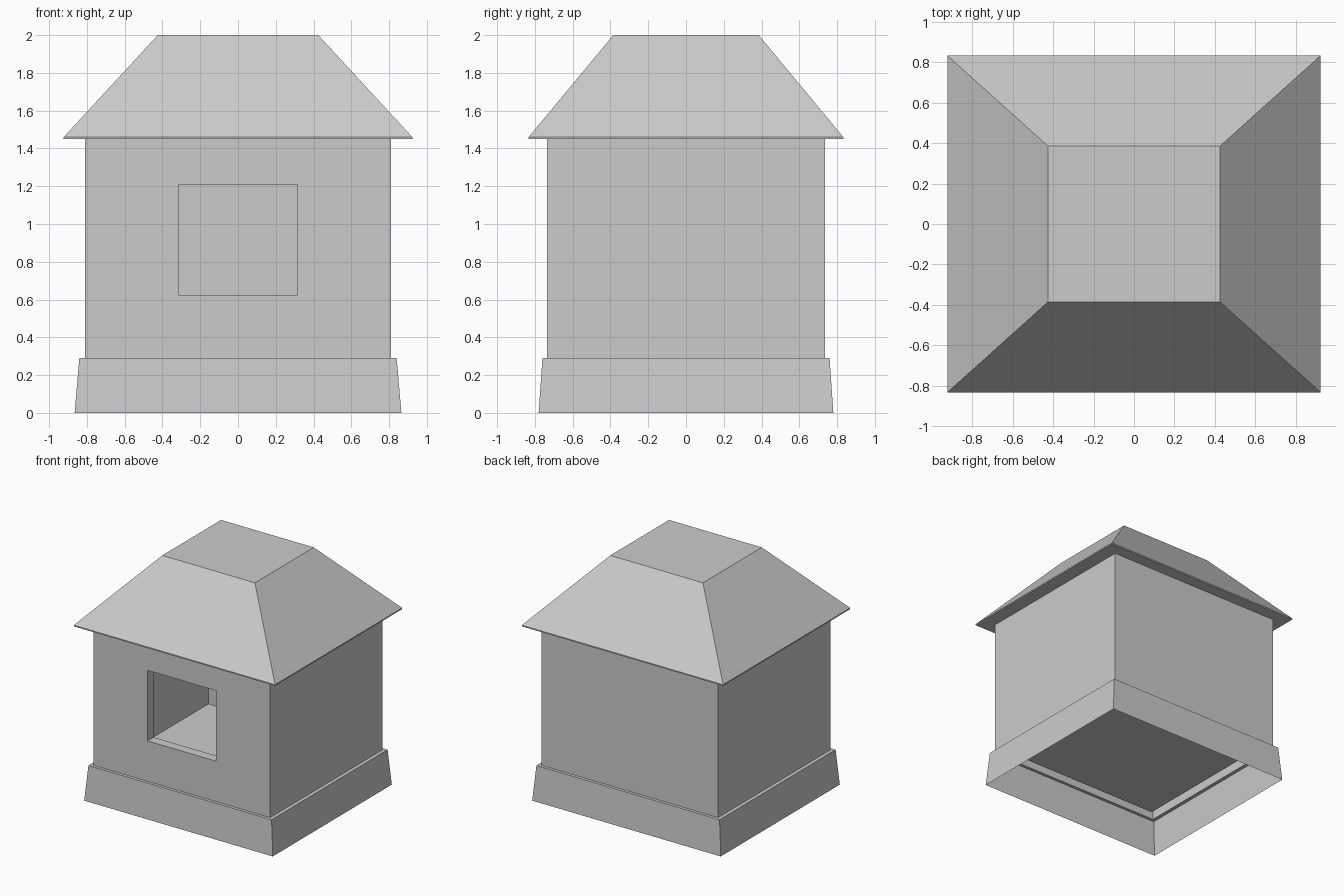
import bpy, bmesh

if "Cube" in bpy.data.objects:
    bpy.data.objects.remove(bpy.data.objects["Cube"])


def rect(hx, hy, z):
    """Horizontal rectangle ring."""
    return [(-hx, -hy, z), (hx, -hy, z), (hx, hy, z), (-hx, hy, z)]


def upright(hx, y, z0, z1):
    """Rectangle ring in a plane facing the front."""
    return [(-hx, y, z0), (hx, y, z0), (hx, y, z1), (-hx, y, z1)]


def loft(bm, rings, skip=(), start=False, end=False):
    """Bridge four-cornered rings; skip leaves out sides, start/end cap them."""
    loops = [[bm.verts.new(p) for p in r] for r in rings]
    for a, b in zip(loops, loops[1:]):
        for i in range(4):
            if i not in skip:
                j = (i + 1) % 4
                bm.faces.new((a[i], a[j], b[j], b[i]))
    if start:
        bm.faces.new(loops[0][::-1])
    if end:
        bm.faces.new(loops[-1])


def finish(name, bm):
    bmesh.ops.remove_doubles(bm, verts=bm.verts, dist=0.0005)
    bmesh.ops.recalc_face_normals(bm, faces=bm.faces)
    me = bpy.data.meshes.new(name)
    bm.to_mesh(me)
    bm.free()
    ob = bpy.data.objects.new(name, me)
    bpy.context.collection.objects.link(ob)
    return ob


WX, WY, T = 0.81, 0.735, 0.08      # wall half sizes and thickness
Z0, Z1 = 0.29, 1.45                # wall bottom and top
IX, IY = WX - T, WY - T

# Sloped skirt, open below, with a narrow ledge up to the walls
bm = bmesh.new()
loft(bm, [rect(0.865, 0.78, 0), rect(0.84, 0.76, Z0), rect(WX, WY, Z0)])
finish("base_skirt", bm)

# Hollow walls: outer and inner shells joined through the front window
bm = bmesh.new()
loft(bm, [rect(WX, WY, Z0), rect(WX, WY, Z1)], skip=(0,))
loft(bm, [rect(IX, IY, Z0), rect(IX, IY, Z1)], skip=(0,), start=True)
loft(bm, [upright(WX, -WY, Z0, Z1),
          upright(0.315, -WY, 0.625, 1.21),
          upright(0.315, -IY, 0.625, 1.21),
          upright(IX, -IY, Z0, Z1)])
# Merge the coplanar frame quads around the window into two C-shaped faces
for y in (-WY, -IY):
    edges = [e for e in bm.edges if len(e.link_faces) == 2
             and all(abs(v.co.y - y) < 1e-4 for v in e.verts)
             and abs(e.verts[0].co.x - e.verts[1].co.x) > 0.1
             and abs(e.verts[0].co.z - e.verts[1].co.z) > 0.1
             and e.verts[0].co.x + e.verts[1].co.x > 0]
    bmesh.ops.dissolve_edges(bm, edges=edges[:1])
finish("walls", bm)

# Hipped roof with a flat top and thin eaves
bm = bmesh.new()
loft(bm, [rect(0.923, 0.833, Z1), rect(0.923, 0.833, 1.46), rect(0.425, 0.385, 2.0)],
     start=True, end=True)
finish("roof", bm)
